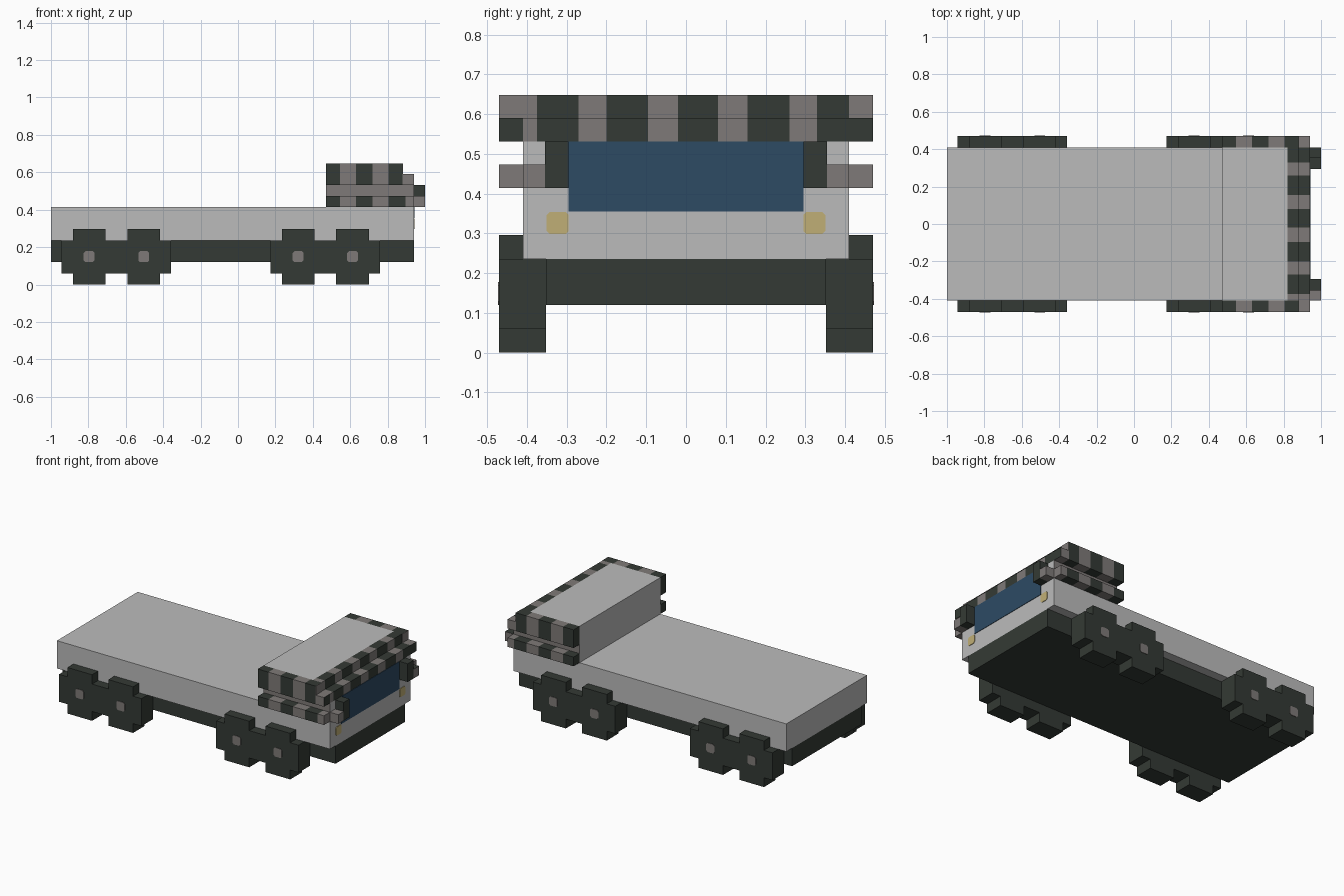
import bpy, bmesh, math

cube = bpy.data.objects.get("Cube")
if cube:
    bpy.data.objects.remove(cube, do_unlink=True)


def material(name, rgb):
    m = bpy.data.materials.new(name)
    m.use_nodes = True
    m.diffuse_color = (*rgb, 1)
    m.node_tree.nodes["Principled BSDF"].inputs["Base Color"].default_value = (*rgb, 1)
    return m


LIGHT = material("light grey", (0.50, 0.50, 0.50))
DARK = material("dark green grey", (0.034, 0.042, 0.035))
STONE = material("warm grey", (0.212, 0.195, 0.188))
BLUE = material("window blue", (0.026, 0.069, 0.127))
YELLOW = material("lamp yellow", (0.53, 0.43, 0.18))


def finish(name, bm, mats):
    bmesh.ops.recalc_face_normals(bm, faces=bm.faces)
    me = bpy.data.meshes.new(name)
    bm.to_mesh(me)
    bm.free()
    for m in mats:
        me.materials.append(m)
    ob = bpy.data.objects.new(name, me)
    bpy.context.collection.objects.link(ob)
    return ob


def prism(name, pts, y0, y1, mats, rule=None):
    """Extrude an x-z outline from y0 to y1; rule picks a material from the normal."""
    bm = bmesh.new()
    a = [bm.verts.new((x, y0, z)) for x, z in pts]
    b = [bm.verts.new((x, y1, z)) for x, z in pts]
    n = len(pts)
    bm.faces.new(a)
    bm.faces.new(b[::-1])
    for i in range(n):
        j = (i + 1) % n
        bm.faces.new((a[i], a[j], b[j], b[i]))
    bmesh.ops.recalc_face_normals(bm, faces=bm.faces)
    if rule:
        for f in bm.faces:
            f.material_index = rule(f.normal)
    return finish(name, bm, mats)


def box(name, x, y, z, mats, rule=None):
    pts = [(x[0], z[0]), (x[1], z[0]), (x[1], z[1]), (x[0], z[1])]
    return prism(name, pts, y[0], y[1], mats, rule)


def striped(name, axis, cuts, u, z, first):
    """Bar along x (axis 0) or y (axis 1), alternating colour at every cut."""
    bm = bmesh.new()
    rings = []
    for c in cuts:
        ring = []
        for i, k in ((0, 0), (1, 0), (1, 1), (0, 1)):
            p = (c, u[i], z[k]) if axis == 0 else (u[i], c, z[k])
            ring.append(bm.verts.new(p))
        rings.append(ring)
    last = len(rings) - 2
    for s in range(last + 1):
        r, t = rings[s], rings[s + 1]
        quads = [(r[i], r[(i + 1) % 4], t[(i + 1) % 4], t[i]) for i in range(4)]
        if s == 0:
            quads.append(r)
        if s == last:
            quads.append(t)
        for q in quads:
            bm.faces.new(q).material_index = (s + first) % 2
    return finish(name, bm, [DARK, STONE])


def octagon(u, v, r, chamfer):
    k = r - chamfer
    return [(u + a, v + b) for a, b in ((-k, -r), (k, -r), (r, -k), (r, k),
                                        (k, r), (-k, r), (-r, k), (-r, -k))]


# Chassis and flat bed
box("chassis", (-1, 0.94), (-0.352, 0.352), (0.12, 0.236), [DARK])
box("bed", (-1, 0.94), (-0.41, 0.41), (0.236, 0.414), [LIGHT])

# Stepped wheel pairs with square hubs
for end, x in (("rear", -0.65), ("front", 0.467)):
    half = [(0.293, 0.06), (0.293, 0.236), (0.233, 0.236), (0.233, 0.296),
            (0.058, 0.296), (0.058, 0.236)]
    inner = [(0.058, 0.06), (0.058, 0), (0.233, 0), (0.233, 0.06)]
    right = inner + half
    outline = [(x + a, z) for a, z in right] + [(x - a, z) for a, z in right[::-1]]
    for side, s in (("left", 1), ("right", -1)):
        prism(f"{end}_{side}_wheels", outline, s * 0.352, s * 0.47, [DARK])
        for i, d in enumerate((-0.146, 0.146)):
            prism(f"{end}_{side}_hub_{i + 1}", octagon(x + d, 0.149, 0.029, 0.009),
                  s * 0.468, s * 0.473, [STONE])

# Cab core: pale roof, back and front, warm grey sides
prism("cab", [(0.47, 0.414), (0.94, 0.414), (0.94, 0.531), (0.82, 0.531),
              (0.82, 0.648), (0.47, 0.648)], -0.41, 0.41, [LIGHT, STONE],
      lambda n: 1 if abs(n.y) > 0.5 else 0)

# Striped bars along both cab sides, and the stepped end under the brow
for side, s in (("left", 1), ("right", -1)):
    y = (s * 0.41, s * 0.47)
    striped(f"{side}_upper_bar", 0, [0.47, 0.545, 0.63, 0.72, 0.805, 0.88],
            y, (0.531, 0.648), 0)
    striped(f"{side}_lower_bar", 0, [0.47, 0.545, 0.63, 0.72, 0.805, 0.895, 0.94],
            y, (0.414, 0.473), 0)
    box(f"{side}_bar_end", (0.88, 0.94), y, (0.531, 0.59), [STONE, DARK],
        lambda n: 1 if n.x > 0.5 else 0)
    # Warm grey front face on the tip of the upper bar
    box(f"{side}_bar_tip", (0.88, 0.882), y, (0.59, 0.648), [STONE])
    # Mirror: tall dark post with a low outer block
    box(f"{side}_mirror_post", (0.94, 1.0), (s * 0.295, s * 0.355),
        (0.414, 0.531), [DARK])
    box(f"{side}_mirror_block", (0.94, 1.0), (s * 0.355, s * 0.41),
        (0.414, 0.473), [STONE, DARK],
        lambda n, s=s: 1 if n.z > 0.5 and s > 0 else 0)

# Two striped steps above the windscreen
brow = [-0.41, -0.375, -0.27, -0.2, -0.095, -0.02, 0.08, 0.155, 0.26, 0.33, 0.41]
striped("upper_brow", 1, brow, (0.82, 0.88), (0.531, 0.648), 1)
striped("lower_brow", 1, brow, (0.88, 0.94), (0.531, 0.59), 1)

# Windscreen and headlights
box("windscreen", (0.938, 0.943), (-0.295, 0.295), (0.355, 0.531), [BLUE])
for side, s in (("left", 1), ("right", -1)):
    lamp = prism(f"{side}_headlight", octagon(0, 0, 0.028, 0.008), -0.0025, 0.0025, [YELLOW])
    lamp.rotation_euler.z = math.pi / 2
    lamp.location = (0.941, s * 0.323, 0.326)
